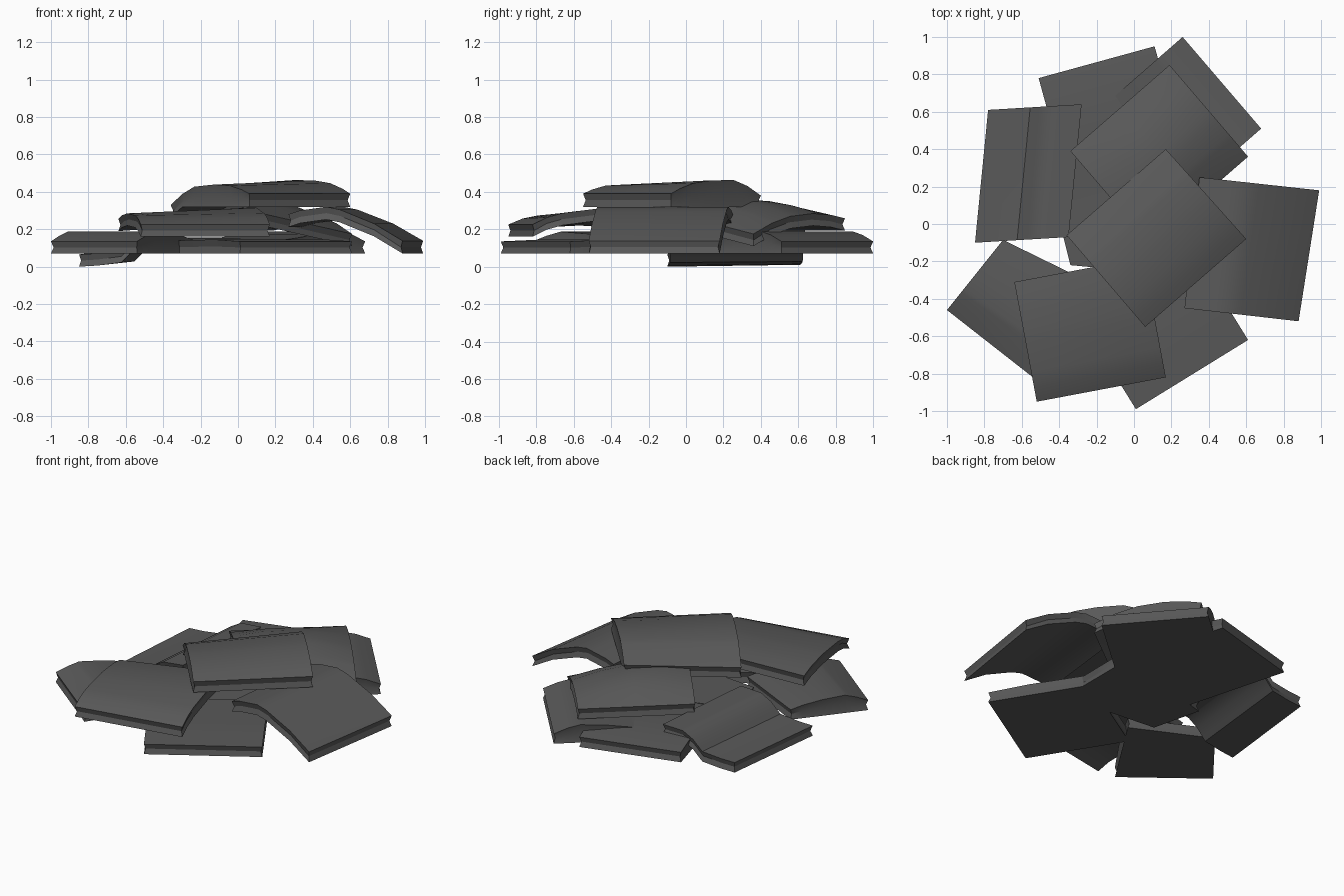
import bpy, bmesh
from math import sin, pi
from mathutils import Vector

if "Cube" in bpy.data.objects:
    bpy.data.objects.remove(bpy.data.objects["Cube"])

ACROSS = [0, .25, .5, .75, 1]
stone = bpy.data.materials.new("dark_stone")
stone.diffuse_color = (.1, .1, .1, 1)
stone.use_nodes = True
stone.node_tree.nodes["Principled BSDF"].inputs["Base Color"].default_value = stone.diffuse_color


def sample(profile, u):
    # height along the length of a tile, from (position, height) pairs
    for (u0, z0), (u1, z1) in zip(profile, profile[1:]):
        if u <= u1:
            return z0 + (z1 - z0) * (u - u0) / (u1 - u0)
    return profile[-1][1]


def tile(name, start, end, profile, tilt=(0, 0), bulge=0, base=None, thick=.065):
    """Bent slab: start/end are its two end edges (left, right) seen from above;
    tilt raises the right side at start/end, bulge lifts the middle,
    base keeps the underside flat at that height."""
    a, b = (Vector(p) for p in start)
    d, c = (Vector(p) for p in end)
    cuts = sorted({u for u, _ in profile} | {.25, .5, .75})
    bm = bmesh.new()
    rings = []
    for u in cuts:
        left, right = a.lerp(d, u), b.lerp(c, u)
        side = (right - left).normalized() * .01
        z, t = sample(profile, u), tilt[0] + (tilt[1] - tilt[0]) * u
        top, low = [], []
        for w in ACROSS:
            p = left.lerp(right, w)
            h = z + t * (w - .5) + bulge * 4 * w * (1 - w) * sin(pi * u)
            g = h - thick if base is None else min(h - thick, base)
            top.append((p.x, p.y, h))
            low.append((p.x, p.y, g))
        l, r = left + side, right - side
        hl, hr = (top[0][2] + low[0][2]) / 2, (top[-1][2] + low[-1][2]) / 2
        pts = top + [(r.x, r.y, hr)] + low[::-1] + [(l.x, l.y, hl)]
        rings.append([bm.verts.new(p) for p in pts])
    for r, s in zip(rings, rings[1:]):
        for i in range(12):
            j = (i + 1) % 12
            bm.faces.new((r[i], r[j], s[j], s[i]))
    # pinched seam across both end faces
    for r, n in ((rings[0], (d - a).normalized()), (rings[-1], (a - d).normalized())):
        for v in (r[5], r[11]):
            v.co += Vector((n.x, n.y, 0)) * .01
        bm.faces.new(r[:6] + [r[11]])
        bm.faces.new(r[5:])
    bmesh.ops.recalc_face_normals(bm, faces=bm.faces)
    me = bpy.data.meshes.new(name)
    bm.to_mesh(me)
    bm.free()
    me.materials.append(stone)
    ob = bpy.data.objects.new(name, me)
    bpy.context.collection.objects.link(ob)
    bpy.context.view_layer.objects.active = ob
    ob.select_set(True)
    bpy.ops.object.shade_smooth_by_angle(angle=.5)
    ob.select_set(False)


# bottom layer of slabs, most with flat undersides
tile("slab_left", ((-.78, .61), (-.85, -.10)), ((-.28, .64), (-.35, -.07)),
     [(0, .08), (.2, .085), (.45, .1), (.58, .165), (.72, .205), (1, .215)], (-.01, .0))
tile("slab_back_left", ((-.51, .78), (.11, .95)), ((-.32, .09), (.30, .26)),
     [(0, .145), (.25, .165), (.6, .16), (1, .145)], base=.08)
tile("slab_back_right", ((.26, 1.0), (.68, .51)), ((-.29, .52), (.13, .03)),
     [(0, .145), (.12, .18), (.22, .197), (.45, .185), (.7, .16), (1, .145)], base=.08)
tile("slab_front_left", ((-1.0, -.46), (-.54, -.82)), ((-.70, -.085), (-.22, -.32)),
     [(0, .145), (.15, .175), (.3, .197), (.6, .185), (.85, .165), (1, .145)], base=.08)
tile("slab_front_right", ((.01, -.99), (.61, -.62)), ((-.33, -.44), (.27, -.07)),
     [(0, .145), (.4, .155), (1, .15)], base=.08)
tile("slab_centre", ((-.34, -.22), (.30, -.28)), ((-.42, .10), (.30, .30)),
     [(0, .145), (1, .15)], base=.08)

# middle layer
tile("slab_right", ((.35, .25), (.27, -.45)), ((.99, .18), (.88, -.52)),
     [(0, .29), (.1, .31), (.33, .33), (.45, .315), (.75, .24), (1, .148)], thick=.068)
tile("slab_front", ((-.52, -.95), (.17, -.82)), ((-.64, -.31), (.05, -.18)),
     [(0, .235), (.12, .27), (.25, .29), (.6, .31), (.85, .305), (1, .29)], (0, .05))
tile("slab_back", ((.19, .85), (-.34, .39)), ((.61, .36), (.08, -.10)),
     [(0, .268), (.15, .295), (.35, .315), (.6, .315), (.8, .29), (1, .245)],
     (0, .12), bulge=.05)

# top slab
tile("slab_top", ((-.36, -.06), (.17, .40)), ((.06, -.55), (.60, -.08)),
     [(0, .365), (.15, .42), (.3, .455), (.55, .46), (.75, .45), (.9, .425), (1, .40)],
     (.05, 0), base=.33)

# rest the lowest point on the ground
low = min(v.co.z for o in bpy.data.objects for v in o.data.vertices)
for o in bpy.data.objects:
    o.location.z -= low
